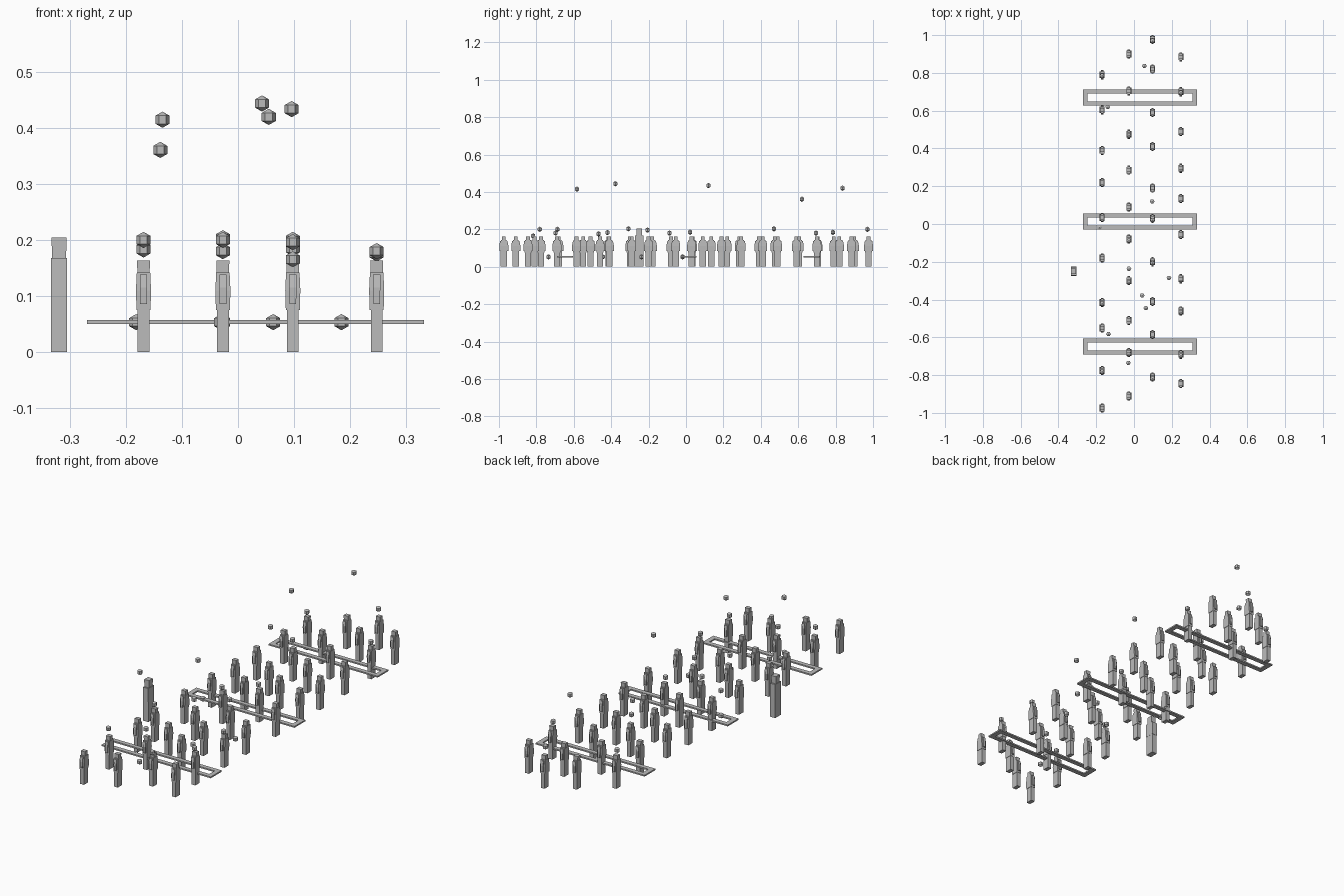
import bpy, bmesh, math

if "Cube" in bpy.data.objects:
    bpy.data.objects.remove(bpy.data.objects["Cube"])

grey = bpy.data.materials.new("plain grey")
grey.diffuse_color = (0.5, 0.5, 0.5, 1)
grey.use_nodes = True
grey.node_tree.nodes["Principled BSDF"].inputs["Base Color"].default_value = grey.diffuse_color


def finish(name, bm):
    bmesh.ops.recalc_face_normals(bm, faces=bm.faces[:])
    me = bpy.data.meshes.new(name)
    bm.to_mesh(me)
    bm.free()
    me.materials.append(grey)
    return me


def place(name, me, loc=(0, 0, 0)):
    ob = bpy.data.objects.new(name, me)
    ob.location = loc
    bpy.context.collection.objects.link(ob)
    return ob


def loft(bm, sections):
    """Stack of rectangles: (z, half x, half y, centre y)."""
    rings = []
    for z, hx, hy, cy in sections:
        rings.append([bm.verts.new((sx * hx, cy + sy * hy, z))
                      for sx, sy in ((-1, -1), (1, -1), (1, 1), (-1, 1))])
    for a, b in zip(rings, rings[1:]):
        for i in range(4):
            j = (i + 1) % 4
            bm.faces.new((a[i], a[j], b[j], b[i]))
    bm.faces.new(rings[0][::-1])
    bm.faces.new(rings[-1])


# Small player: legs, torso, head and two sloping arms
bm = bmesh.new()
loft(bm, [(0, .0105, .0165, 0), (.075, .0105, .0165, 0)])
loft(bm, [(.075, .0125, .018, 0), (.11, .0135, .018, 0), (.142, .012, .0155, 0)])
loft(bm, [(.142, .011, .010, 0), (.163, .0115, .010, 0)])
for s in (-1, 1):
    loft(bm, [(.085, .006, .004, s * .020), (.115, .0065, .0045, s * .0195),
              (.138, .0065, .004, s * .0155)])
player = finish("player", bm)

# Larger bystander
bm = bmesh.new()
loft(bm, [(0, .014, .022, 0), (.1, .014, .022, 0)])
loft(bm, [(.1, .0145, .024, 0), (.168, .0145, .023, 0)])
loft(bm, [(.168, .0125, .015, 0), (.204, .0135, .015, 0)])
bystander = finish("bystander", bm)

# Six-sided, three-ring ball
bm = bmesh.new()
R = .0145
rings = [[bm.verts.new((R * .866 * math.cos(i * math.pi / 3),
                        R * .866 * math.sin(i * math.pi / 3), z))
          for i in range(6)] for z in (-R / 2, R / 2)]
low, high = bm.verts.new((0, 0, -R)), bm.verts.new((0, 0, R))
for i in range(6):
    j = (i + 1) % 6
    bm.faces.new((rings[0][i], rings[0][j], rings[1][j], rings[1][i]))
    bm.faces.new((low, rings[0][j], rings[0][i]))
    bm.faces.new((high, rings[1][i], rings[1][j]))
ball = finish("ball", bm)

# Flat rectangular frame
bm = bmesh.new()
corners = ((-1, -1), (1, -1), (1, 1), (-1, 1))
loops = [[bm.verts.new((sx * hx, sy * hy, z)) for sx, sy in corners]
         for hx, hy, z in ((.3015, .043, .05), (.3015, .043, .057),
                           (.278, .0205, .057), (.278, .0205, .05))]
for k in range(4):
    a, b = loops[k], loops[(k + 1) % 4]
    for i in range(4):
        j = (i + 1) % 4
        bm.faces.new((a[i], a[j], b[j], b[i]))
frame = finish("frame", bm)

# Four files of ten players
A, B, C, D = -.169, -.027, .098, .248
files = {
    A: (.79, .605, .39, .22, .035, -.18, -.415, -.55, -.775, -.974),
    B: (.90, .705, .475, .285, .09, -.08, -.30, -.51, -.68, -.91),
    C: (.976, .82, .59, .41, .19, .03, -.20, -.41, -.585, -.81),
    D: (.885, .70, .49, .295, .135, -.055, -.29, -.46, -.69, -.845),
}
for x, ys in files.items():
    for y in ys:
        place("player", player, (x, y, 0))
place("bystander", bystander, (-.32, -.25, 0))

for y in (.67, .013, -.648):
    place("frame", frame, (.0315, y, 0))

# Balls over heads, in the air, and low down
overhead = [(C, -.817, .165), (A, -.782, .20), (D, -.697, .18), (B, -.688, .20),
            (D, -.467, .176), (A, -.42, .183), (B, -.308, .203), (C, -.206, .196),
            (B, -.088, .18), (C, .022, .185), (B, .47, .203), (D, .695, .18),
            (A, .785, .184), (C, .97, .20)]
flying = [(-.135, -.583, .415), (.043, -.378, .444), (.096, .12, .434),
          (-.139, .62, .361), (.055, .837, .42)]
resting = [(-.03, -.735, .053), (.063, -.445, .053), (-.027, -.237, .053),
           (-.182, -.018, .053), (.185, -.285, .053)]
for name, spots in (("overhead_ball", overhead), ("flying_ball", flying), ("low_ball", resting)):
    for p in spots:
        place(name, ball, p)
